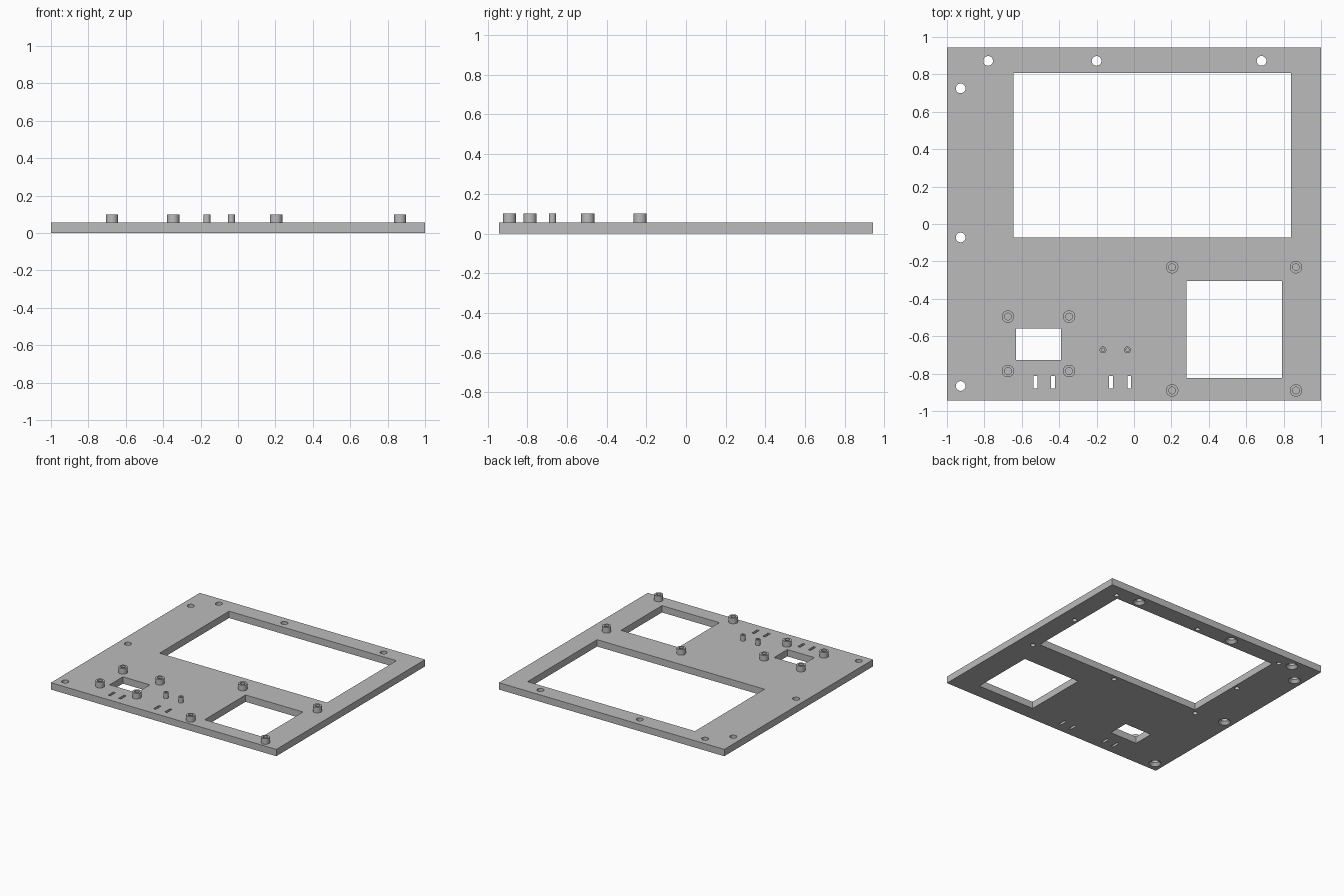
import bpy, bmesh, math

if "Cube" in bpy.data.objects:
    bpy.data.objects.remove(bpy.data.objects["Cube"])

THICK, TOP = 0.055, 0.1

grey = bpy.data.materials.new("plain grey")
grey.use_nodes = True
colour = (0.5, 0.5, 0.5, 1)
grey.diffuse_color = colour
grey.node_tree.nodes["Principled BSDF"].inputs["Base Color"].default_value = colour


def add_box(bm, x0, x1, y0, y1, z0, z1):
    """Axis-aligned box between two corners."""
    verts = bmesh.ops.create_cube(bm, size=1)["verts"]
    bmesh.ops.scale(bm, verts=verts, vec=(x1 - x0, y1 - y0, z1 - z0))
    bmesh.ops.translate(bm, verts=verts, vec=((x0 + x1) / 2, (y0 + y1) / 2, (z0 + z1) / 2))


def add_lathe(bm, x, y, profile, capped=True, sides=32):
    """Turn a (radius, height) profile around a vertical axis."""
    rings = []
    for r, z in profile:
        angles = [math.tau * i / sides for i in range(sides)]
        rings.append([bm.verts.new((x + r * math.cos(a), y + r * math.sin(a), z)) for a in angles])
    for low, high in zip(rings, rings[1:]):
        for i in range(sides):
            j = (i + 1) % sides
            bm.faces.new((low[i], low[j], high[j], high[i]))
    if capped:
        bm.faces.new(rings[0][::-1])
        bm.faces.new(rings[-1])


def make_object(name, bm):
    mesh = bpy.data.meshes.new(name)
    bm.to_mesh(mesh)
    bm.free()
    mesh.materials.append(grey)
    obj = bpy.data.objects.new(name, mesh)
    bpy.context.scene.collection.objects.link(obj)
    return obj


def smooth(obj):
    obj.data.shade_smooth()
    obj.data.set_sharp_from_angle(angle=math.radians(30))


# Flat panel
bm = bmesh.new()
add_box(bm, -1, 1, -0.943, 0.943, 0, THICK)
panel = make_object("panel", bm)

# Cutter: display window, two board windows and four cable-tie slots
bm = bmesh.new()
windows = [(-0.645, 0.84, -0.073, 0.808), (0.28, 0.79, -0.823, -0.304), (-0.63, -0.39, -0.727, -0.56)]
windows += [(x - 0.01, x + 0.01, -0.88, -0.813) for x in (-0.527, -0.433, -0.123, -0.025)]
for window in windows:
    add_box(bm, *window, -0.1, 0.2)

# Cutter: mounting holes, countersunk from below
mounts = [(x, 0.872) for x in (-0.78, -0.2, 0.682)]
mounts += [(-0.927, y) for y in (0.725, -0.072, -0.866)]
for x, y in mounts:
    add_lathe(bm, x, y, [(0.045, -0.02), (0.045, 0), (0.026, 0.022), (0.026, 0.2)])

# Cutter: blind screw holes around the display window, on the underside
for i in (-1, 0, 1):
    for j in (-1, 0, 1):
        if i or j:
            add_lathe(bm, 0.098 + 0.777 * i, 0.365 + 0.477 * j, [(0.018, -0.02), (0.018, 0.035)], sides=24)
cutter = make_object("panel_cutter", bm)
cutter.hide_render = True

# Cut the panel and keep the result as plain mesh
mod = panel.modifiers.new("openings", "BOOLEAN")
mod.operation = "DIFFERENCE"
mod.solver = "EXACT"
mod.object = cutter
bpy.context.view_layer.update()
cut_mesh = bpy.data.meshes.new_from_object(panel.evaluated_get(bpy.context.evaluated_depsgraph_get()))
panel.modifiers.clear()
panel.data = cut_mesh
bpy.data.objects.remove(cutter)
smooth(panel)


def standoffs(name, xs, ys, outer, inner):
    """Hollow posts standing on the panel at every x, y pair."""
    for x in xs:
        for y in ys:
            bm = bmesh.new()
            add_lathe(bm, x, y, [(outer, THICK), (outer, TOP), (inner, TOP), (inner, THICK)], capped=False)
            smooth(make_object(name, bm))


standoffs("large_board_standoff", (0.204, 0.866), (-0.231, -0.89), 0.033, 0.018)
standoffs("small_board_standoff", (-0.674, -0.347), (-0.495, -0.786), 0.033, 0.018)
standoffs("button_board_standoff", (-0.166, -0.035), (-0.673,), 0.018, 0.009)
